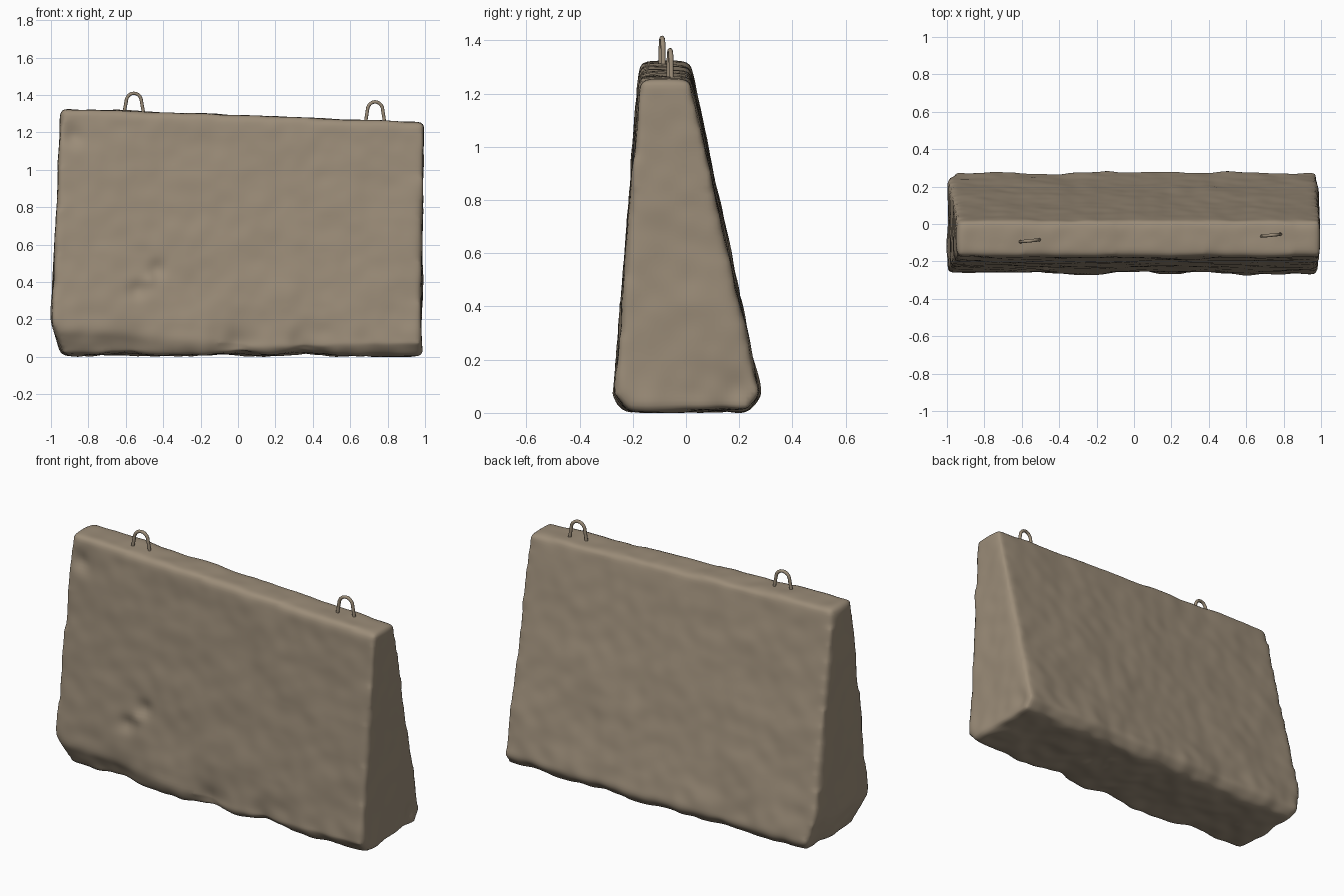
import bpy, bmesh, math
from mathutils import Vector, noise

old = bpy.data.objects.get("Cube")
if old:
    bpy.data.objects.remove(old)

concrete = bpy.data.materials.new("weathered_concrete")
concrete.use_nodes = True
colour = (0.33, 0.265, 0.19, 1)
concrete.diffuse_color = colour
concrete.node_tree.nodes["Principled BSDF"].inputs["Base Color"].default_value = colour


def add_object(name, data):
    obj = bpy.data.objects.new(name, data)
    bpy.context.collection.objects.link(obj)
    return obj


def bake(obj):
    """Replace an object by the mesh its modifiers or curve settings produce."""
    name = obj.name
    graph = bpy.context.evaluated_depsgraph_get()
    mesh = bpy.data.meshes.new_from_object(obj.evaluated_get(graph))
    bpy.data.objects.remove(obj)
    mesh.materials.clear()
    mesh.materials.append(concrete)
    mesh.shade_smooth()
    return add_object(name, mesh)


# Tapered wall block: a cube whose corners follow the leaning sides and sloping top
bm = bmesh.new()
bmesh.ops.create_cube(bm, size=2)
for v in bm.verts:
    left, back, top = v.co.x > 0, v.co.y > 0, v.co.z > 0
    if top:
        v.co = (0.995 if left else -0.95, 0.015 if back else -0.175, 1.255 if left else 1.328)
    else:
        v.co = (0.98 if left else -1.005, 0.29 if back else -0.275, 0.01)

# Worn-off lower edges, each a point on the cut and its outward direction
chamfers = [((-1, -0.27, 0.17), (-0.05, -1, -0.45)),
            ((0.95, -0.27, 0.07), (0.03, -1, -0.9)),
            ((-1, 0, 0.19), (-1, 0, -0.33)),
            ((0, 0.27, 0.06), (0, 1, -0.8))]
for point, direction in chamfers:
    cut = bmesh.ops.bisect_plane(bm, geom=bm.verts[:] + bm.edges[:] + bm.faces[:],
                                 plane_co=point, plane_no=Vector(direction).normalized(),
                                 clear_outer=True)
    edges = [e for e in cut["geom_cut"] if isinstance(e, bmesh.types.BMEdge)]
    bmesh.ops.edgeloop_fill(bm, edges=edges)
bmesh.ops.recalc_face_normals(bm, faces=bm.faces[:])
mesh = bpy.data.meshes.new("wall_block")
bm.to_mesh(mesh)
bm.free()
block = add_object("wall_block", mesh)

# Even surface grid with softly rounded edges
remesh = block.modifiers.new("even_grid", "REMESH")
remesh.mode = "VOXEL"
remesh.voxel_size = 0.018
soften = block.modifiers.new("round_edges", "SMOOTH")
soften.factor = 0.5
soften.iterations = 12
block = bake(block)

# Chips in the front face and lower edge: centre, radius, depth
chips = [((-0.43, -0.24, 0.47), 0.05, 0.018), ((-0.54, -0.25, 0.36), 0.045, 0.018),
         ((-0.47, -0.25, 0.41), 0.03, -0.01), ((-0.88, -0.18, 1.18), 0.05, 0.022),
         ((0.0, -0.25, 0.06), 0.09, 0.03), ((0.34, -0.25, 0.04), 0.08, 0.02),
         ((-0.6, -0.24, 0.05), 0.1, 0.02), ((0.98, 0.2, 0.08), 0.06, 0.015)]
moves = []
for v in block.data.vertices:
    p = v.co
    rough = 0.007 * noise.noise(p * 4) + 0.004 * noise.noise(p * 11)
    rough *= 1 + 1.5 * math.exp(-p.z / 0.12)
    for centre, radius, depth in chips:
        rough -= depth * math.exp(-(p - Vector(centre)).length_squared / radius ** 2)
    moves.append(p + v.normal * rough)
for v, p in zip(block.data.vertices, moves):
    p.z = max(p.z, 0)
    v.co = p


# Lifting loops set into the top
def lifting_loop(name, x, y, foot, crown):
    curve = bpy.data.curves.new(name, "CURVE")
    curve.dimensions = "3D"
    curve.bevel_depth = 0.009
    curve.bevel_resolution = 3
    curve.use_fill_caps = True
    path = [(-0.05, foot - 0.04), (-0.05, foot)]
    arch = crown - 0.009 - 0.045
    for i in range(11):
        a = math.pi * (1 - i / 10)
        path.append((0.041 * math.cos(a), arch + 0.045 * math.sin(a)))
    path += [(0.05, foot), (0.05, foot - 0.04)]
    spline = curve.splines.new("POLY")
    spline.points.add(len(path) - 1)
    for point, (dx, z) in zip(spline.points, path):
        point.co = (x + dx, y + 0.1 * dx, z, 1)
    bake(add_object(name, curve))


lifting_loop("right_lifting_loop", -0.557, -0.09, 1.315, 1.418)
lifting_loop("left_lifting_loop", 0.733, -0.06, 1.26, 1.372)
